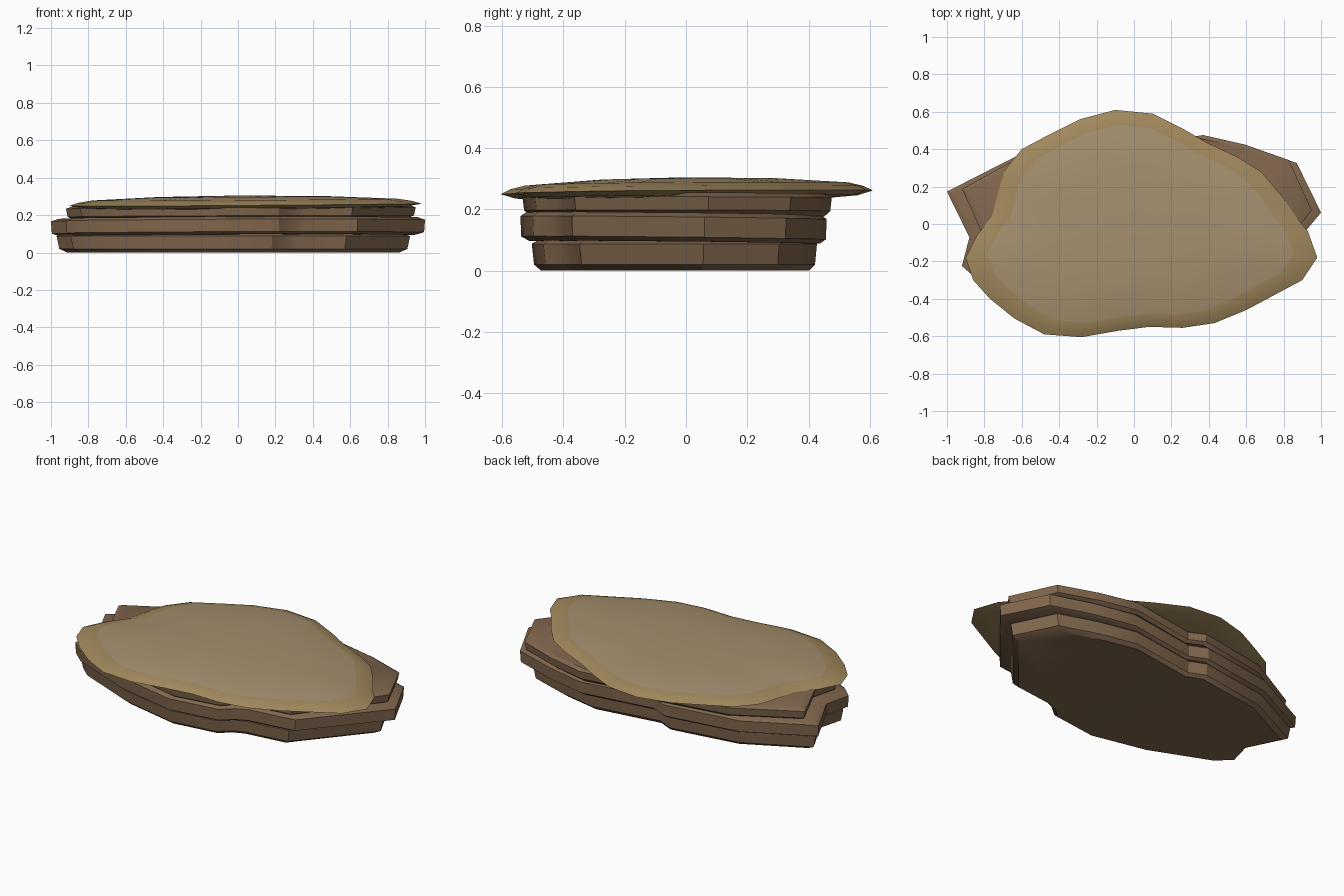
import bpy, bmesh, math

if "Cube" in bpy.data.objects:
    bpy.data.objects.remove(bpy.data.objects["Cube"])

# Plan outlines (counter-clockwise, x/y)
ROCK = [(1.0, .06), (.87, .32), (.62, .40), (.38, .45), (-.06, .385), (-.16, .43),
        (-.62, .36), (-1.0, .17), (-.88, -.07), (-.92, -.22), (-.84, -.29),
        (-.45, -.45), (-.08, -.53), (.22, -.49), (.29, -.43), (.36, -.40), (.64, -.365)]
CAP = [(.98, -.18), (.93, -.04), (.88, .02), (.79, .15), (.68, .28), (.56, .355), (.38, .44),
       (.27, .505), (.10, .59), (-.10, .61), (-.29, .56), (-.45, .48), (-.60, .40),
       (-.69, .29), (-.73, .16), (-.76, .04), (-.84, -.06), (-.90, -.18), (-.86, -.30),
       (-.77, -.40), (-.64, -.505), (-.48, -.59), (-.28, -.605), (-.08, -.57), (.08, -.55),
       (.26, -.555), (.43, -.53), (.60, -.46), (.90, -.30)]


def material(name, color):
    m = bpy.data.materials.new(name)
    m.diffuse_color = (*color, 1)
    m.use_nodes = True
    m.node_tree.nodes["Principled BSDF"].inputs["Base Color"].default_value = m.diffuse_color
    return m


rock_mat = material("rock", (.22, .135, .075))
rim_mat = material("sand_rim", (.36, .25, .11))
sand_mat = material("sand_top", (.38, .28, .16))


def slab(name, outline, rings, scale, shift, tilt, mats, angle, peak=None):
    """Stack scaled copies of an outline; rings = (inset scale, z)."""
    bm = bmesh.new()
    loops = []
    for s, z in rings:
        loop = []
        for x, y in outline:
            px = x * scale[0] * s + shift[0]
            py = y * scale[1] * s + shift[1]
            loop.append(bm.verts.new((px, py, z + tilt[0] * px + tilt[1] * py)))
        loops.append(loop)
    n = len(outline)
    for lo, hi in zip(loops, loops[1:]):
        for i in range(n):
            j = (i + 1) % n
            bm.faces.new((lo[i], lo[j], hi[j], hi[i]))
    bm.faces.new(loops[0][::-1])
    if peak is None:
        bm.faces.new(loops[-1])
    else:
        top = bm.verts.new((0, 0, peak))
        for i in range(n):
            f = bm.faces.new((loops[-1][i], loops[-1][(i + 1) % n], top))
            f.material_index = 1
        for v in loops[-2]:
            for f in v.link_faces:
                if all(w in loops[-1] or w in loops[-2] for w in f.verts):
                    f.material_index = 1
    bmesh.ops.recalc_face_normals(bm, faces=bm.faces)
    me = bpy.data.meshes.new(name)
    bm.to_mesh(me)
    bm.free()
    for m in mats:
        me.materials.append(m)
    ob = bpy.data.objects.new(name, me)
    bpy.context.collection.objects.link(ob)
    bpy.ops.object.select_all(action='DESELECT')
    ob.select_set(True)
    bpy.context.view_layer.objects.active = ob
    bpy.ops.object.shade_smooth_by_angle(angle=math.radians(angle))
    return ob


# Three stacked rock strata
slab("lower_stratum", ROCK, [(.94, 0), (.985, .02), (1, .088), (.965, .098)],
     (.945, .95), (-.025, 0), (0, 0), [rock_mat], 30)
slab("middle_stratum", ROCK, [(.95, .092), (.995, .106), (1, .172), (.96, .186)],
     (1, 1.02), (0, 0), (.004, -.012), [rock_mat], 30)
slab("upper_stratum", ROCK, [(.95, .178), (.99, .195), (1, .238), (.96, .252)],
     (.935, 1.03), (.015, .012), (.004, -.004), [rock_mat], 30)

# Domed sandy cap with a soft rim
slab("sand_cap", CAP, [(.80, .236), (.92, .242), (1, .257), (.95, .272), (.87, .284), (.5, .299)],
     (1, 1), (0, 0), (.006, .009), [rim_mat, sand_mat], 60, peak=.305)
